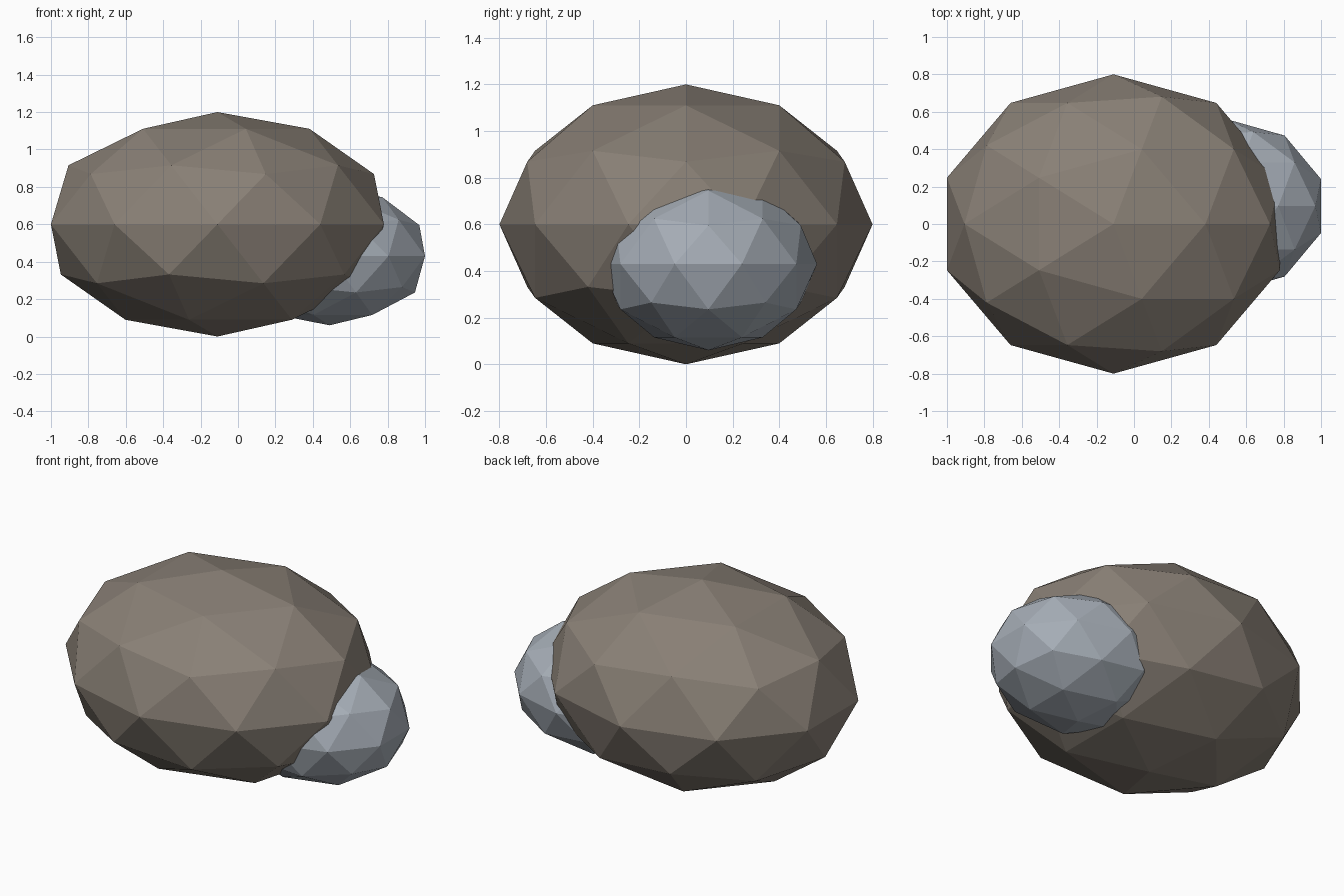
import bpy

cube = bpy.data.objects.get("Cube")
if cube:
    bpy.data.objects.remove(cube, do_unlink=True)


def flat_material(name, rgb):
    mat = bpy.data.materials.new(name)
    mat.use_nodes = True
    color = (*rgb, 1.0)
    mat.diffuse_color = color
    mat.node_tree.nodes["Principled BSDF"].inputs["Base Color"].default_value = color
    return mat


def boulder(name, center, radii, mat):
    """Faceted stone: a stretched, flat-shaded icosphere."""
    bpy.ops.mesh.primitive_ico_sphere_add(subdivisions=2, radius=1, location=center)
    obj = bpy.context.object
    obj.name = name
    obj.scale = radii
    bpy.ops.object.transform_apply(location=False, rotation=False, scale=True)
    bpy.ops.object.shade_flat()
    obj.data.materials.append(mat)
    return obj


brown = flat_material("brown stone", (0.25, 0.215, 0.18))
grey = flat_material("blue grey stone", (0.38, 0.42, 0.47))

# Large brown rock with a smaller grey rock pushed into its left side
boulder("large_rock", (-0.11, 0, 0.6), (0.936, 0.8, 0.6), brown)
boulder("small_rock", (0.49, 0.096, 0.43), (0.536, 0.466, 0.37), grey)
